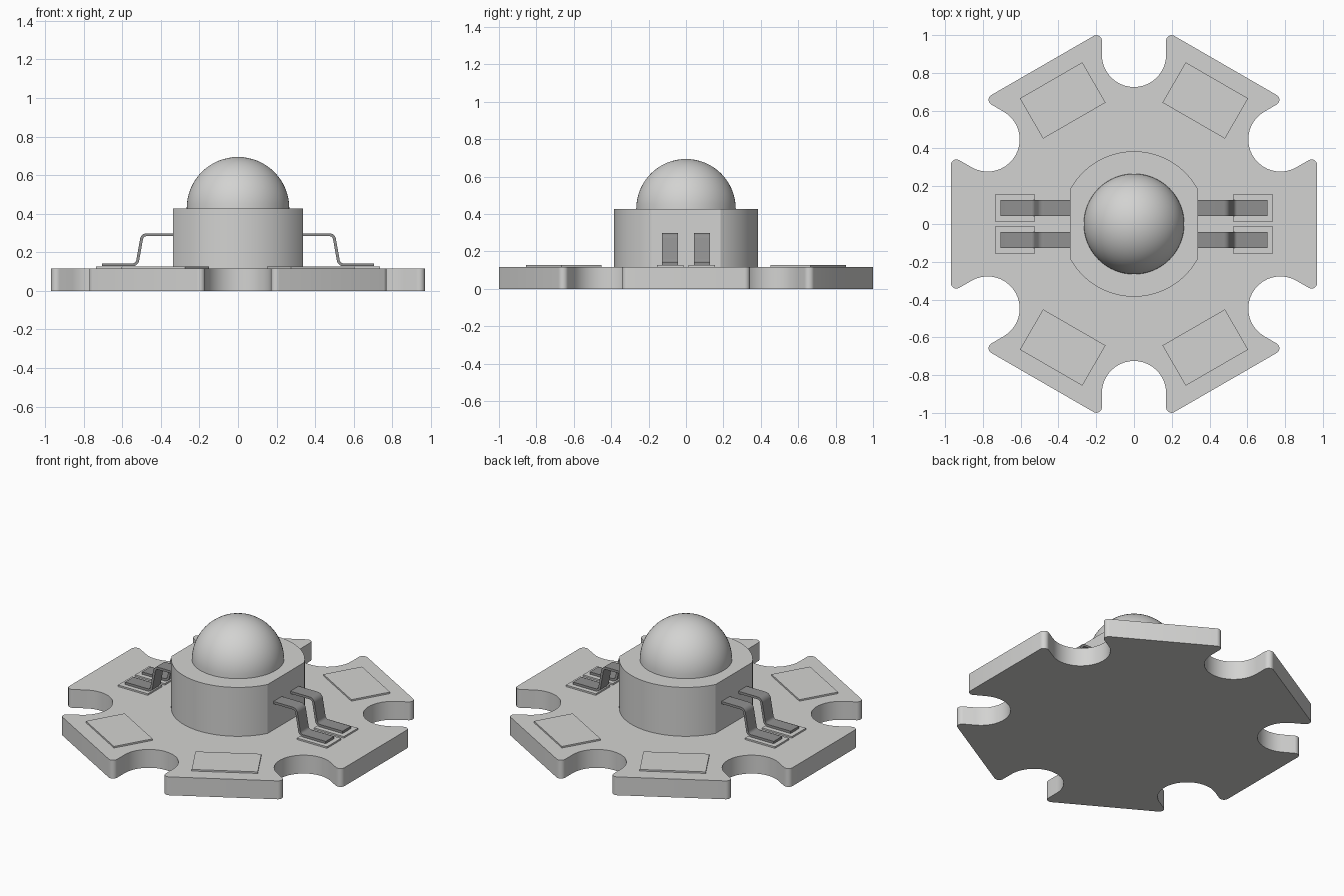
import bpy, bmesh
from math import sin, cos, acos, radians, sqrt, pi
from mathutils import Matrix, Vector

if "Cube" in bpy.data.objects:
    bpy.data.objects.remove(bpy.data.objects["Cube"])


def material(name, rgb):
    mat = bpy.data.materials.new(name)
    mat.use_nodes = True
    mat.diffuse_color = (*rgb, 1)
    mat.node_tree.nodes["Principled BSDF"].inputs["Base Color"].default_value = (*rgb, 1)
    return mat


LIGHT = material("light grey", (0.65, 0.65, 0.64))
DARK = material("dark grey metal", (0.28, 0.28, 0.28))
BOARD_TOP, PAD_TOP, BODY_TOP = 0.117, 0.127, 0.428


def finish(name, bm, mat, modifiers=()):
    """Turn a bmesh into an object, apply modifiers and shade it."""
    mesh = bpy.data.meshes.new(name)
    bm.to_mesh(mesh)
    bm.free()
    mesh.materials.append(mat)
    ob = bpy.data.objects.new(name, mesh)
    bpy.context.collection.objects.link(ob)
    bpy.ops.object.select_all(action="DESELECT")
    ob.select_set(True)
    bpy.context.view_layer.objects.active = ob
    for kind, settings in modifiers:
        mod = ob.modifiers.new(kind.title(), kind)
        for key, value in settings.items():
            setattr(mod, key, value)
        bpy.ops.object.modifier_apply(modifier=mod.name)
    bpy.ops.object.shade_smooth_by_angle(angle=radians(20))
    return ob


def prism(name, outline, z0, z1, mat):
    """Extrude a flat outline from z0 up to z1."""
    bm = bmesh.new()
    face = bm.faces.new([bm.verts.new((x, y, z0)) for x, y in outline])
    new = bmesh.ops.extrude_face_region(bm, geom=[face])["geom"]
    verts = [v for v in new if isinstance(v, bmesh.types.BMVert)]
    bmesh.ops.translate(bm, verts=verts, vec=(0, 0, z1 - z0))
    bmesh.ops.recalc_face_normals(bm, faces=bm.faces)
    return finish(name, bm, mat)


def arc(cx, cy, r, a0, a1, n):
    steps = [a0 + (a1 - a0) * i / n for i in range(n + 1)]
    return [(cx + r * cos(a), cy + r * sin(a)) for a in steps]


def rectangle(cx, cy, w, d, turn=0):
    rot = Matrix.Rotation(turn, 2)
    corners = [(-w, -d), (w, -d), (w, d), (-w, d)]
    return [tuple(rot @ Vector((cx + x / 2, cy + y / 2))) for x, y in corners]


# Star board: a hexagon with a rounded slot cut into every corner
apothem, slot, slot_centre, tip = 0.969, 0.17, 0.895, 0.029
tip_x = slot + tip
tip_y = (2 * apothem - tip_x - 2 * tip) / sqrt(3)
half = arc(tip_x, tip_y, tip, pi / 3, pi, 8) + arc(0, slot_centre, slot, 0, -pi / 2, 10)
corner = half + [(-x, y) for x, y in reversed(half[:-1])]
outline = []
for k in range(6):
    rot = Matrix.Rotation(k * pi / 3, 2)
    outline += [tuple(rot @ Vector(p)) for p in corner]
prism("star_board", outline, 0, BOARD_TOP, LIGHT)

# Round package body with two flat sides
radius, flat = 0.385, 0.338
a = acos(flat / radius)
sides = arc(0, 0, radius, a, pi - a, 28) + arc(0, 0, radius, pi + a, 2 * pi - a, 28)
prism("package_body", sides, BOARD_TOP, BODY_TOP, LIGHT)

# Dome lens
bm = bmesh.new()
bmesh.ops.create_uvsphere(bm, u_segments=64, v_segments=32, radius=0.266)
bmesh.ops.delete(bm, geom=[v for v in bm.verts if v.co.z < -0.001], context="VERTS")
bmesh.ops.translate(bm, verts=bm.verts, vec=(0, 0, BODY_TOP))
finish("dome_lens", bm, LIGHT)

# Large solder pads on the four slanted arms
for name, deg in (("back_left", 60), ("back_right", 120),
                  ("front_right", 240), ("front_left", 300)):
    prism(name + "_pad", rectangle(0.755, 0, 0.246, 0.382, radians(deg)),
          BOARD_TOP, PAD_TOP, LIGHT)

# Bent leads and the small pads under their feet
lead_path = [(0.32, 0.291), (0.496, 0.291), (0.524, 0.135), (0.706, 0.135)]
lead_shape = (
    ("BEVEL", dict(width=0.022, segments=6, limit_method="ANGLE", angle_limit=radians(30))),
    ("SOLIDIFY", dict(thickness=0.015, offset=0, use_even_offset=True)),
)
for side, sx in (("left", 1), ("right", -1)):
    for end, sy in (("back", 1), ("front", -1)):
        prism(f"{end}_{side}_lead_pad", rectangle(sx * 0.63, sy * 0.085, 0.21, 0.142),
              BOARD_TOP, PAD_TOP, LIGHT)
        bm = bmesh.new()
        rows = [[bm.verts.new((sx * x, sy * 0.085 + w, z)) for w in (-0.042, 0.042)]
                for x, z in lead_path]
        for p, q in zip(rows, rows[1:]):
            bm.faces.new((p[0], q[0], q[1], p[1]))
        bmesh.ops.recalc_face_normals(bm, faces=bm.faces)
        finish(f"{end}_{side}_lead", bm, DARK, lead_shape)
